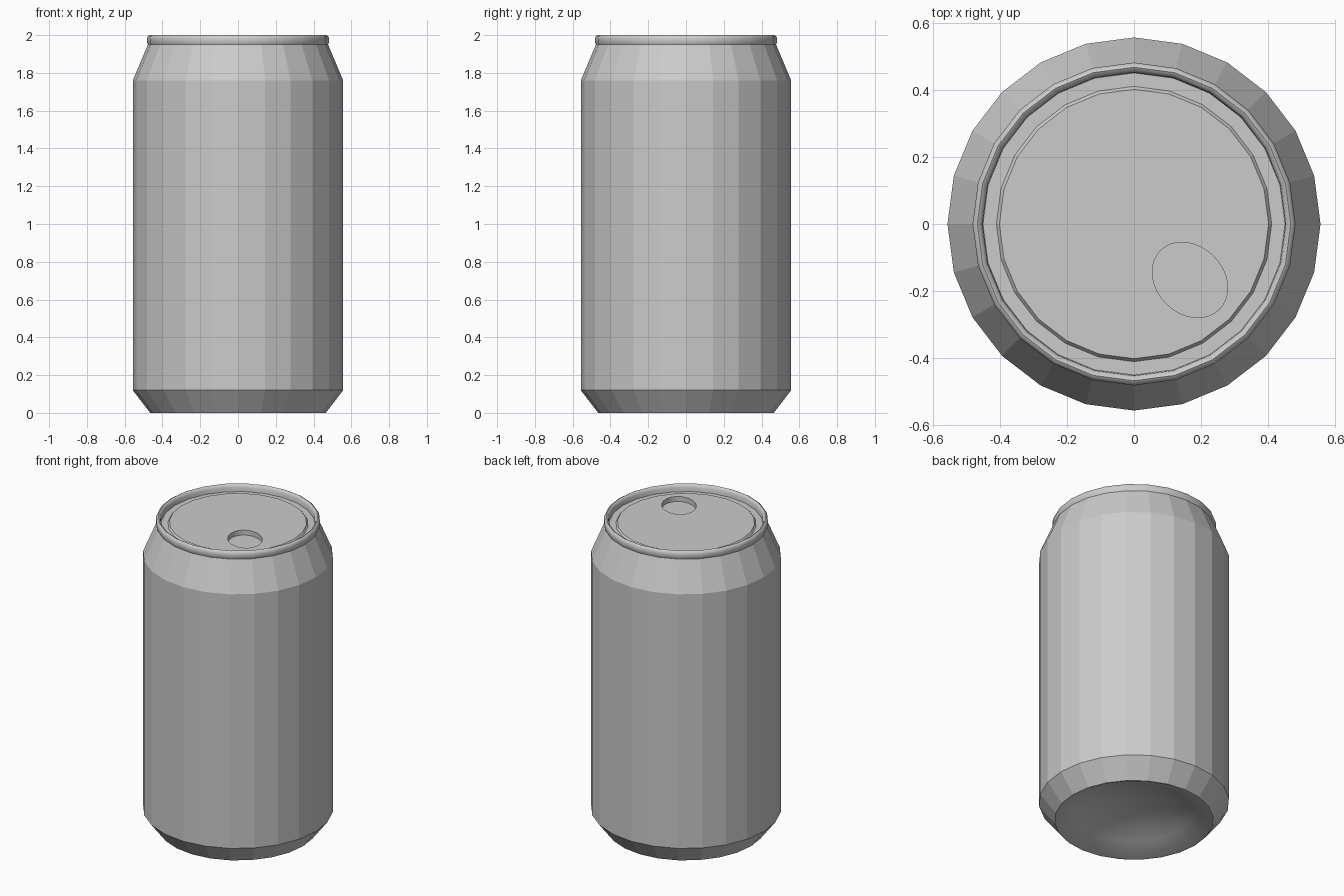
import bpy, bmesh, math
from mathutils import Vector

if "Cube" in bpy.data.objects:
    bpy.data.objects.remove(bpy.data.objects["Cube"])

SIDES = 24
aluminium = bpy.data.materials.new("aluminium grey")
aluminium.diffuse_color = (0.6, 0.6, 0.6, 1)
aluminium.use_nodes = True
aluminium.node_tree.nodes["Principled BSDF"].inputs["Base Color"].default_value = aluminium.diffuse_color


def finish(name, bm, smooth_angle=None):
    mesh = bpy.data.meshes.new(name)
    bm.to_mesh(mesh)
    bm.free()
    mesh.materials.append(aluminium)
    ob = bpy.data.objects.new(name, mesh)
    bpy.context.collection.objects.link(ob)
    if smooth_angle:
        bpy.ops.object.select_all(action='DESELECT')
        ob.select_set(True)
        bpy.context.view_layer.objects.active = ob
        bpy.ops.object.shade_smooth_by_angle(angle=math.radians(smooth_angle))
    return ob


def ring(bm, r, z):
    return [bm.verts.new((r * math.cos(a), r * math.sin(a), z))
            for a in (math.tau * i / SIDES for i in range(SIDES))]


def bridge(bm, lower, upper):
    n = len(lower)
    for i in range(n):
        j = (i + 1) % n
        bm.faces.new((lower[i], lower[j], upper[j], upper[i]))


def lathe(name, profile, smooth_angle=None):
    """Revolve (radius, z) points; an end point at radius 0 becomes a pole."""
    bm = bmesh.new()
    pole = profile[0][0] == 0
    rings = [ring(bm, r, z) for r, z in profile[pole:]]
    for a, b in zip(rings, rings[1:]):
        bridge(bm, a, b)
    if pole:
        tip = bm.verts.new((0, 0, profile[0][1]))
        for i in range(SIDES):
            bm.faces.new((tip, rings[0][(i + 1) % SIDES], rings[0][i]))
    return finish(name, bm, smooth_angle)


# Faceted wall: lower bevel, straight side and tapered shoulder
lathe("can_body", [(0.465, 0), (0.557, 0.12), (0.557, 1.76), (0.477, 1.95)])

# Domed underside, from the centre out to the standing edge
DOME = 0.12
lathe("bottom_dome",
      [(0.455 * t, DOME * (1 - t * t)) for t in (0, 0.25, 0.5, 0.75, 1)]
      + [(0.465, 0)], 40)

# Rolled rim, down to the recessed lid
lathe("top_rim", [(0.477, 1.95), (0.482, 1.962), (0.482, 1.982), (0.477, 1.995),
                  (0.468, 2.0), (0.459, 1.995), (0.453, 1.982), (0.451, 1.955)], 40)

# Lid: outer groove, raised panel, and a sunken oval opening
LID, PANEL, FLOOR = 1.955, 1.967, 1.935
bm = bmesh.new()
rings = [ring(bm, r, z) for r, z in ((0.451, LID), (0.411, LID), (0.402, PANEL))]
for a, b in zip(rings, rings[1:]):
    bridge(bm, a, b)

radial = Vector((1, -1, 0)).normalized()
across = Vector((1, 1, 0)).normalized()
centre = Vector((0.167, -0.167, 0))


def oval(z):
    pts = []
    for i in range(32):
        a = math.tau * i / 32
        p = centre + radial * 0.124 * math.cos(a) + across * 0.1 * math.sin(a)
        pts.append(bm.verts.new((p.x, p.y, z)))
    return pts


def loop_edges(vs):
    return [bm.edges.get((vs[i - 1], vs[i])) or bm.edges.new((vs[i - 1], vs[i]))
            for i in range(len(vs))]


lip, floor = oval(PANEL), oval(FLOOR)
bmesh.ops.triangle_fill(bm, edges=loop_edges(rings[2]) + loop_edges(lip),
                        use_beauty=True, normal=(0, 0, 1))
bridge(bm, floor[::-1], lip[::-1])
bm.faces.new(floor)
for f in bm.faces:
    f.normal_update()
    if f.normal.z < -0.1:
        f.normal_flip()
finish("lid_with_opening", bm)
